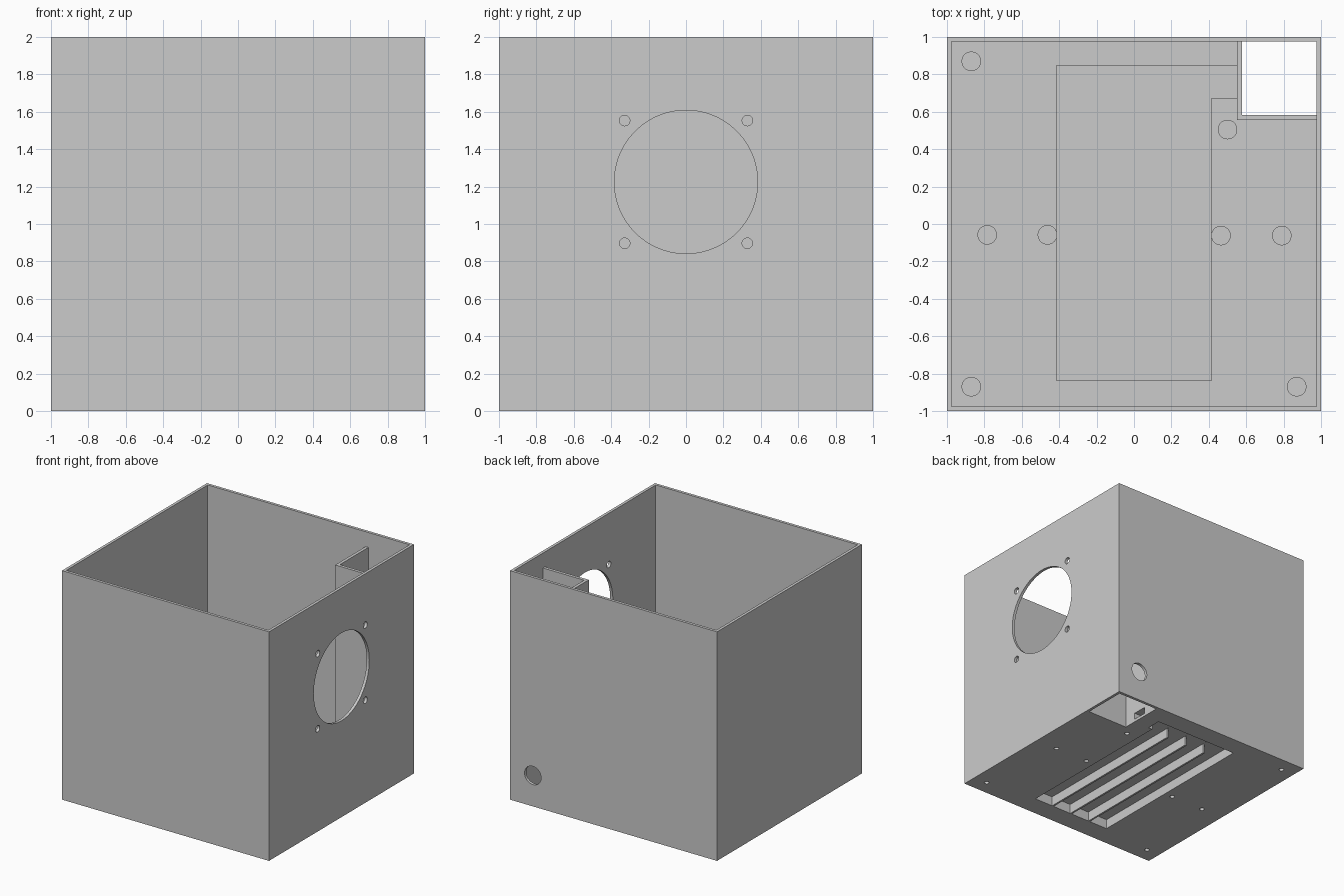
import bpy, bmesh, math
from mathutils import Matrix, Vector

if "Cube" in bpy.data.objects:
    bpy.data.objects.remove(bpy.data.objects["Cube"])

grey = bpy.data.materials.new("light_grey")
grey.diffuse_color = (0.6, 0.6, 0.6, 1)
grey.use_nodes = True
grey.node_tree.nodes["Principled BSDF"].inputs["Base Color"].default_value = grey.diffuse_color


def add(name, bm):
    me = bpy.data.meshes.new(name)
    bm.to_mesh(me)
    bm.free()
    me.materials.append(grey)
    ob = bpy.data.objects.new(name, me)
    bpy.context.collection.objects.link(ob)
    return ob


def box(name, lo, hi):
    bm = bmesh.new()
    bmesh.ops.create_cube(bm, size=1)
    for v in bm.verts:
        v.co = Vector([lo[i] if v.co[i] < 0 else hi[i] for i in range(3)])
    return add(name, bm)


def cylinder(name, center, radius, depth, axis="Z", sides=48):
    bm = bmesh.new()
    rot = {"X": Matrix.Rotation(math.pi / 2, 4, "Y"),
           "Y": Matrix.Rotation(math.pi / 2, 4, "X"),
           "Z": Matrix()}[axis]
    bmesh.ops.create_cone(bm, cap_ends=True, segments=sides, radius1=radius,
                          radius2=radius, depth=depth,
                          matrix=Matrix.Translation(center) @ rot)
    return add(name, bm)


def combine(target, tool, operation):
    mod = target.modifiers.new("combine", "BOOLEAN")
    mod.operation, mod.solver, mod.object = operation, "EXACT", tool
    deps = bpy.context.evaluated_depsgraph_get()
    mesh = bpy.data.meshes.new_from_object(target.evaluated_get(deps))
    target.modifiers.clear()
    target.data = mesh
    bpy.data.objects.remove(tool)


def join(tool):
    combine(case, tool, "UNION")


def cut(tool):
    combine(case, tool, "DIFFERENCE")


T = 0.025            # wall thickness
IN = 1 - T
BLOCK, CEIL = 0.11, 0.085

# open-topped case
case = box("case", (-1, -1, 0), (1, 1, 2))
cut(box("interior", (-IN, -IN, T), (IN, IN, 2.2)))

# raised slot housing on the floor, with its side channel
join(box("slot_housing", (-0.415, -0.84, 0.01), (0.415, 0.85, BLOCK)))
join(box("channel_housing", (0.4, 0.67, 0.01), (0.56, 0.85, BLOCK)))

# corner cable duct, open at both ends
join(box("duct", (0.55, 0.555, 0.01), (0.99, 0.99, 1.87)))
cut(box("duct_bore", (0.577, 0.582, -0.1), (IN, IN, 1.95)))

# screw bosses with blind holes from below
bosses = [(-0.87, 0.87), (-0.87, -0.87), (0.87, -0.87), (0.5, 0.505),
          (-0.785, -0.058), (-0.463, -0.058), (0.465, -0.062), (0.79, -0.062)]
for x, y in bosses:
    join(cylinder("boss", (x, y, 0.055), 0.052, 0.09))
for x, y in bosses:
    cut(cylinder("screw_hole", (x, y, 0.03), 0.02, 0.1, sides=24))

# four long slots under the floor, split by three ribs
for i in range(4):
    x = -0.385 + i * 0.1967
    cut(box("slot", (x, -0.815, -0.1), (x + 0.18, 0.825, CEIL)))
cut(box("slot_end", (-0.384, 0.67, -0.1), (0.384, 0.824, CEIL - 0.001)))
cut(box("slot_notch", (0.37, 0.695, -0.1), (0.425, 0.823, CEIL - 0.002)))
cut(box("wire_channel", (0.4, 0.697, 0.025), (0.6, 0.822, CEIL - 0.003)))

# fan opening with four screw holes in the right wall
cut(cylinder("fan_opening", (1, 0, 1.225), 0.383, 0.2, "X", 96))
for y in (-0.328, 0.328):
    for z in (0.897, 1.553):
        cut(cylinder("fan_screw_hole", (1, y, z), 0.028, 0.2, "X", 32))

# cable hole in the back wall, opening into the duct
cut(cylinder("cable_hole", (0.78, 1, 0.27), 0.08, 0.2, "Y"))

bpy.context.view_layer.objects.active = case
case.select_set(True)
bpy.ops.object.shade_smooth_by_angle(angle=math.radians(30))
